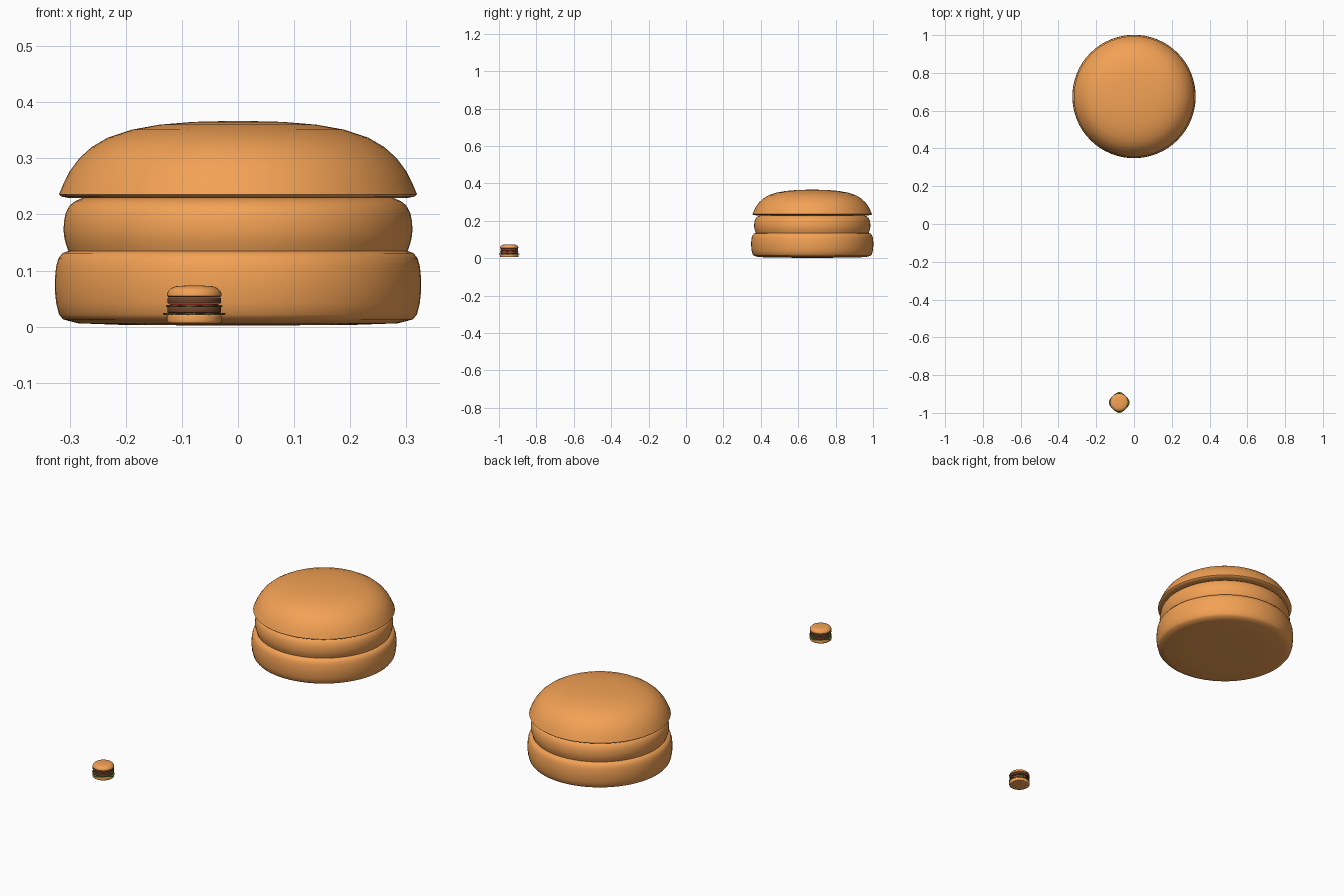
import bpy, bmesh, math
from mathutils import Vector

if "Cube" in bpy.data.objects:
    bpy.data.objects.remove(bpy.data.objects["Cube"])

def material(name, rgb):
    m = bpy.data.materials.new(name)
    m.diffuse_color = (*rgb, 1)
    m.use_nodes = True
    m.node_tree.nodes["Principled BSDF"].inputs["Base Color"].default_value = m.diffuse_color
    return m

BUN = material("bun", (0.90, 0.36, 0.09))
MEAT = material("meat", (0.16, 0.055, 0.025))
GREEN = material("green", (0.10, 0.25, 0.03))
RED = material("red", (0.55, 0.03, 0.02))

def finish(bm, name, loc, mat, angle=40):
    bmesh.ops.recalc_face_normals(bm, faces=bm.faces)
    me = bpy.data.meshes.new(name)
    bm.to_mesh(me)
    bm.free()
    ob = bpy.data.objects.new(name, me)
    bpy.context.collection.objects.link(ob)
    ob.location = loc
    me.materials.append(mat)
    bpy.ops.object.select_all(action='DESELECT')
    ob.select_set(True)
    bpy.context.view_layer.objects.active = ob
    bpy.ops.object.shade_smooth_by_angle(angle=math.radians(angle))
    return ob

def lathe(name, profile, loc, mat, steps=64):
    # spin a (radius, height) profile around z; its ends lie on the axis
    bm = bmesh.new()
    vs = [bm.verts.new((r, 0, z)) for r, z in profile]
    es = [bm.edges.new(p) for p in zip(vs, vs[1:])]
    bmesh.ops.spin(bm, geom=vs + es, cent=(0, 0, 0), axis=(0, 0, 1),
                   angle=2 * math.pi, steps=steps)
    bmesh.ops.remove_doubles(bm, verts=bm.verts, dist=1e-5)
    return finish(bm, name, loc, mat)

def disc(r, z0, z1, bevel):
    # rounded disc profile
    pts = [(0, z0)]
    for cz, a0 in ((z0 + bevel, -90), (z1 - bevel, 0)):
        for i in range(5):
            a = math.radians(a0 + 22.5 * i)
            pts.append((r - bevel + bevel * math.cos(a), cz + bevel * math.sin(a)))
    return pts + [(0, z1)]

# large bun, three stacked parts
big = (0, 0.675, 0)
lathe("large_bottom_bun", [
    (0, 0.002), (0.20, 0.003), (0.285, 0.006), (0.312, 0.013), (0.319, 0.022),
    (0.324, 0.042), (0.3265, 0.065), (0.3265, 0.085), (0.324, 0.108),
    (0.320, 0.122), (0.313, 0.131), (0.302, 0.135), (0, 0.136)], big, BUN)
lathe("large_middle", [
    (0, 0.134), (0.302, 0.134), (0.306, 0.145), (0.3095, 0.158), (0.311, 0.172),
    (0.310, 0.188), (0.307, 0.203), (0.300, 0.216), (0.290, 0.224),
    (0.278, 0.229), (0, 0.229)], big, BUN)
lathe("large_top_bun", [
    (0, 0.229), (0.300, 0.229), (0.315, 0.232), (0.319, 0.236), (0.311, 0.255),
    (0.300, 0.277), (0.283, 0.300), (0.261, 0.320), (0.232, 0.337),
    (0.190, 0.351), (0.140, 0.360), (0.080, 0.365), (0, 0.367)], big, BUN)

# small burger
small = (-0.078, -0.945, 0)
lathe("small_bottom_bun", disc(0.049, 0.006, 0.022, 0.004), small, BUN, 48)
lathe("lower_patty", disc(0.048, 0.0245, 0.036, 0.003), small, MEAT, 48)
lathe("upper_patty", disc(0.048, 0.041, 0.052, 0.003), small, MEAT, 48)
lathe("tomato", disc(0.043, 0.0365, 0.0405, 0.001), small, RED, 48)
lathe("small_top_bun", [
    (0, 0.053), (0.046, 0.053), (0.0485, 0.055), (0.0485, 0.059), (0.046, 0.064),
    (0.041, 0.069), (0.033, 0.072), (0.018, 0.073), (0, 0.0735)], small, BUN, 48)

# wavy lettuce leaves
def leaf(name, z, base, tip, thick):
    bm = bmesh.new()
    n = 64
    outer = []
    for i in range(n):
        a = 2 * math.pi * i / n
        r = base + (tip - base) * abs(math.cos(2 * a)) ** 3
        outer.append(bm.verts.new((r * math.cos(a), r * math.sin(a),
                                   z + 0.001 * math.sin(8 * a))))
    mid = bm.verts.new((0, 0, z))
    faces = [bm.faces.new((mid, outer[i], outer[(i + 1) % n])) for i in range(n)]
    ext = bmesh.ops.extrude_face_region(bm, geom=faces)["geom"]
    bmesh.ops.translate(bm, vec=Vector((0, 0, thick)),
                        verts=[g for g in ext if isinstance(g, bmesh.types.BMVert)])
    return finish(bm, name, small, GREEN)

leaf("lower_lettuce", 0.0222, 0.049, 0.0555, 0.0015)
leaf("upper_lettuce", 0.0362, 0.046, 0.050, 0.0012)
